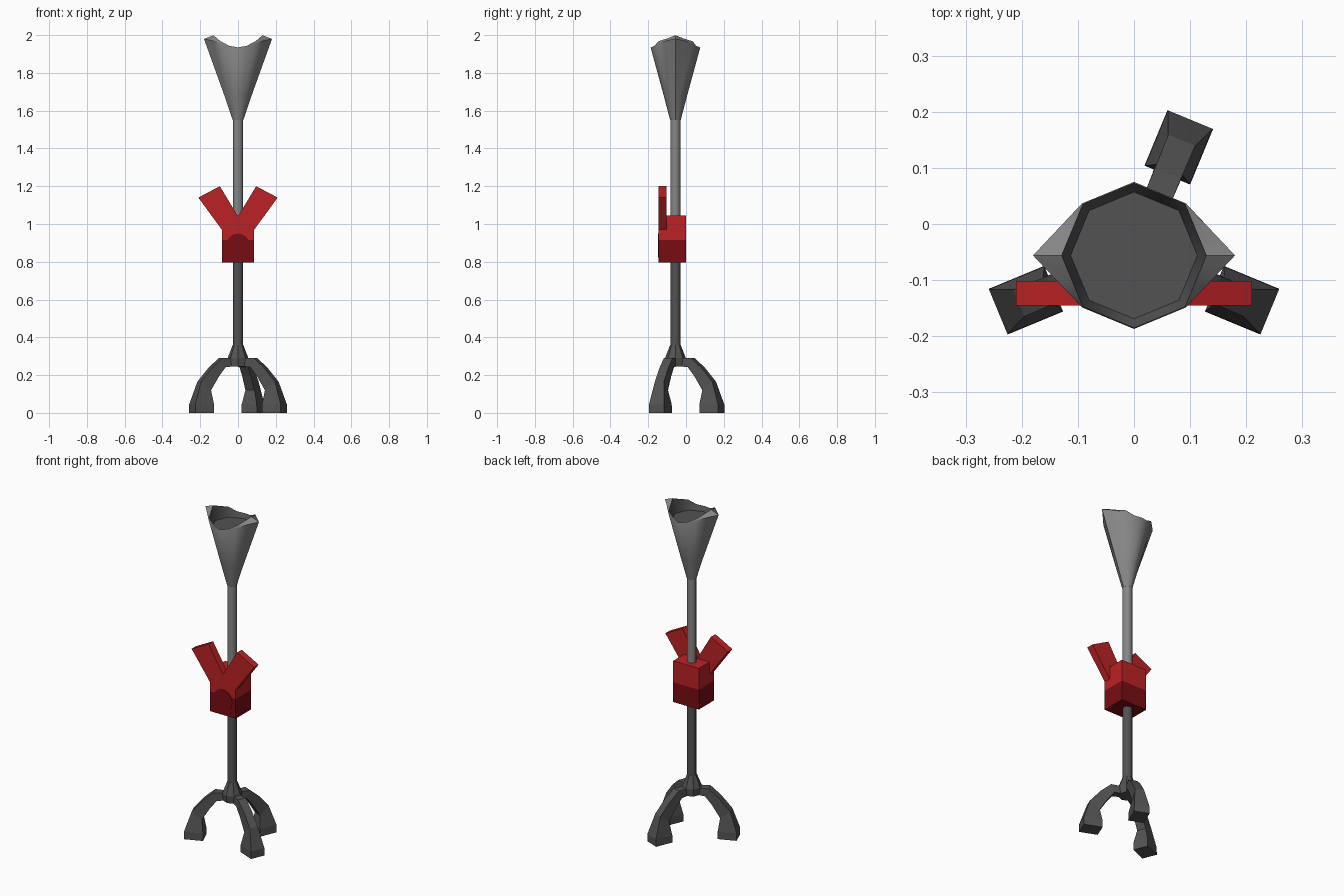
import bpy, bmesh, math
from math import cos, sin, radians, pi

if "Cube" in bpy.data.objects:
    bpy.data.objects.remove(bpy.data.objects["Cube"])

CY = -0.056  # y of the pole axis


def mat(name, rgb):
    m = bpy.data.materials.new(name)
    m.diffuse_color = (*rgb, 1)
    m.use_nodes = True
    m.node_tree.nodes["Principled BSDF"].inputs["Base Color"].default_value = m.diffuse_color
    return m


DARK = mat("dark grey", (0.085, 0.085, 0.085))
LIGHT = mat("steel grey", (0.24, 0.24, 0.24))
RED = mat("red", (0.5, 0.016, 0.018))
DEEP = mat("deep red", (0.19, 0.004, 0.006))


def make(name, verts, faces, mats, smooth=False):
    me = bpy.data.meshes.new(name)
    me.from_pydata(verts, [], faces)
    bm = bmesh.new()
    bm.from_mesh(me)
    bmesh.ops.recalc_face_normals(bm, faces=bm.faces)
    bm.to_mesh(me)
    bm.free()
    for m in mats:
        me.materials.append(m)
    ob = bpy.data.objects.new(name, me)
    bpy.context.collection.objects.link(ob)
    if smooth:
        bpy.context.view_layer.objects.active = ob
        ob.select_set(True)
        bpy.ops.object.shade_smooth_by_angle(angle=radians(50))
        ob.select_set(False)
    return ob


def loft(name, rings, mats, smooth=False):
    """Skin a list of equal-length closed rings and cap both ends."""
    n = len(rings[0])
    verts = [v for r in rings for v in r]
    faces = [(i * n + j, i * n + (j + 1) % n, (i + 1) * n + (j + 1) % n, (i + 1) * n + j)
             for i in range(len(rings) - 1) for j in range(n)]
    faces += [tuple(range(n)), tuple(range(len(verts) - n, len(verts)))]
    return make(name, verts, faces, mats, smooth)


def octa(r, z, n=8, side=None, zf=None):
    """Octagon ring; side = radius of the two x corners, n=16 adds edge midpoints."""
    s = side or r
    c = [((s if k % 4 == 0 else r) * cos(k * pi / 4), r * sin(k * pi / 4)) for k in range(8)]
    if n == 16:
        c = [p for k in range(8) for p in
             (c[k], tuple((a + b) / 2 for a, b in zip(c[k], c[(k + 1) % 8])))]
    return [(x, CY + y, zf(x) if zf else z) for x, y in c]


def prism(name, outline, y0, y1, m):
    """Extrude an x,z outline along y."""
    return loft(name, [[(x, y, z) for x, z in outline] for y in (y0, y1)], [m])


# Poles and hub
loft("lower_pole", [octa(0.027, 0.34), octa(0.027, 0.80)], [DARK], True)
loft("upper_pole", [octa(0.027, 1.0), octa(0.027, 1.56)], [LIGHT], True)
loft("base_hub", [octa(0.05, 0.245), octa(0.055, 0.29), octa(0.028, 0.36)], [DARK])

# Three arched legs with flared feet: outer r,z, inner r,z, half width
SECTIONS = [
    (0.04, 0.290, 0.04, 0.245, 0.020),
    (0.10, 0.290, 0.08, 0.243, 0.025),
    (0.158, 0.240, 0.118, 0.195, 0.025),
    (0.222, 0.165, 0.165, 0.120, 0.026),
    (0.262, 0.045, 0.155, 0.045, 0.043),
    (0.262, 0.000, 0.155, 0.000, 0.044),
]
for i, deg in enumerate((67.5, -22.5, 202.5)):
    c, s = cos(radians(deg)), sin(radians(deg))
    rings = []
    for ro, zo, ri, zi, w in SECTIONS:
        rings.append([(r * c - t * s, CY + r * s + t * c, z)
                      for r, t, z in ((ro, w, zo), (ro, -w, zo), (ri, -w, zi), (ri, w, zi))])
    loft(f"leg_{i + 1}", rings, [DARK])

# Cup: flared outside, saddle-shaped rim, shallow dark bowl
rim_z = lambda x: 1.935 + 0.065 * (x / 0.13) ** 2
out_z = lambda x: 1.933 + 0.047 * min(1, abs(x) / 0.18 * 1.15) ** 1.6
cup = loft("cup", [octa(0.028, 1.55, 16), octa(0.062, 1.68, 16, 0.072),
                   octa(0.131, 0, 16, 0.18, out_z), octa(0.129, 0, 16, None, rim_z),
                   octa(0.113, 1.91, 16)], [LIGHT, DARK], True)
for p in cup.data.polygons:
    inside = all(math.hypot(cup.data.vertices[v].co.x, cup.data.vertices[v].co.y - CY) < 0.1295
                 and cup.data.vertices[v].co.z > 1.9 for v in p.vertices)
    p.material_index = int(inside)

# Clamp body in two tones, with knob disc on its front
W = 0.086
prism("clamp_lower", [(-W, 0.795), (W, 0.795), (W, 0.915), (-W, 0.915)], -0.145, 0, DEEP)
prism("clamp_upper", [(-W, 0.915), (W, 0.915), (W, 1.045), (-W, 1.045)], -0.144, 0, RED)
prism("clamp_knob", [(0.063 * cos(k * pi / 12), 0.886 + 0.063 * sin(k * pi / 12))
                     for k in range(24)], -0.148, -0.14, DEEP)

# Two slanted fork arms
for name, s in (("left_arm", -1), ("right_arm", 1)):
    prism(name, [(0, 0.915), (s * W, 0.915), (s * W, 0.97), (s * 0.21, 1.14),
                 (s * 0.096, 1.2), (0, 1.04)], -0.145, -0.102, RED)
